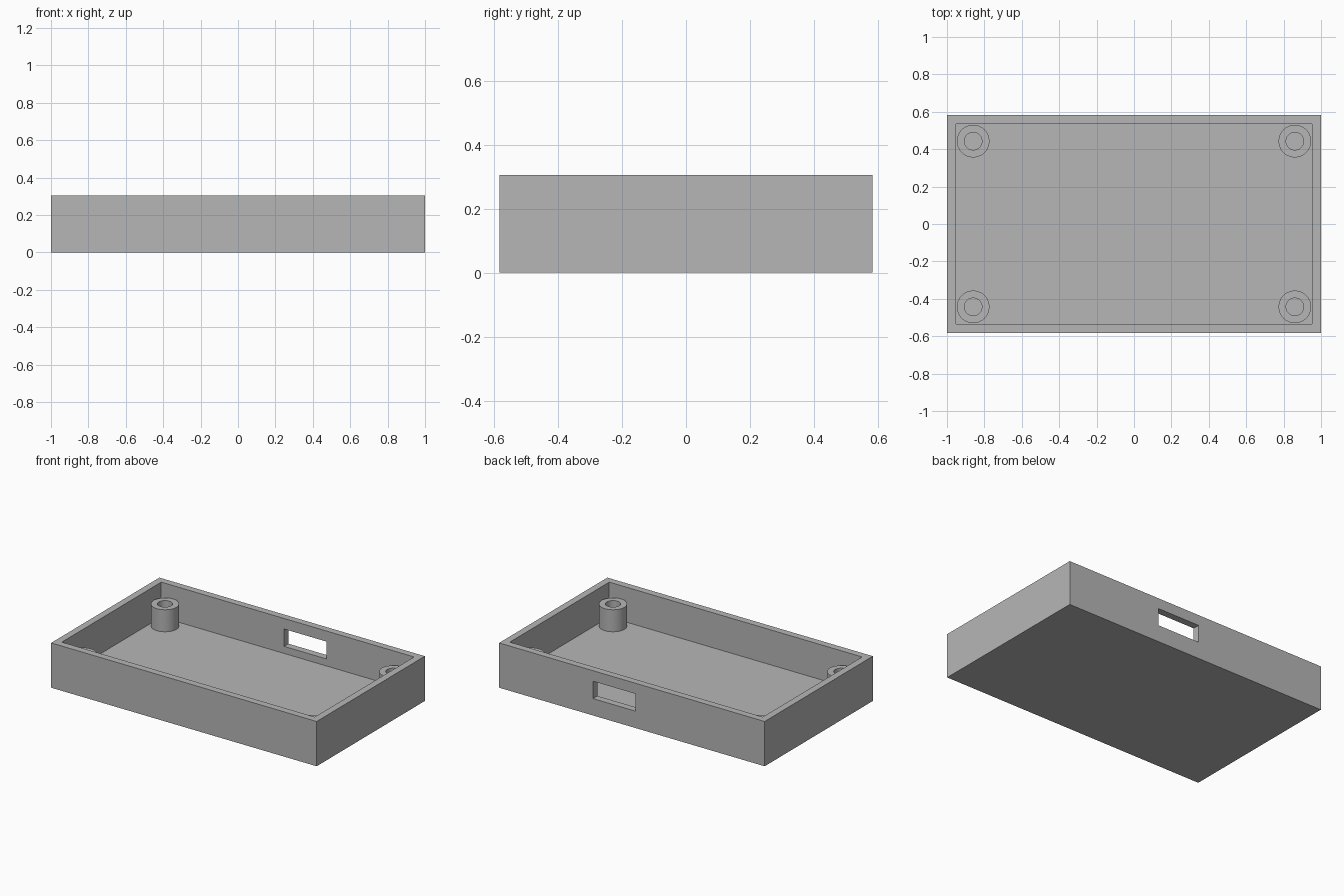
import bpy, bmesh, math
from mathutils import Matrix

cube = bpy.data.objects.get("Cube")
if cube:
    bpy.data.objects.remove(cube, do_unlink=True)

LENGTH, WIDTH, HEIGHT = 2.0, 1.164, 0.305
WALL = 0.067
POST_X, POST_Y, POST_TOP = 0.86, 0.443, 0.217
POST_R, HOLE_R = 0.087, 0.047

grey = bpy.data.materials.new("plain grey")
grey.use_nodes = True
colour = (0.47, 0.47, 0.47, 1)
grey.diffuse_color = colour
grey.node_tree.nodes["Principled BSDF"].inputs["Base Color"].default_value = colour


def add_object(name, bm):
    bmesh.ops.recalc_face_normals(bm, faces=bm.faces)
    mesh = bpy.data.meshes.new(name)
    bm.to_mesh(mesh)
    bm.free()
    mesh.materials.append(grey)
    obj = bpy.data.objects.new(name, mesh)
    bpy.context.collection.objects.link(obj)
    return obj


def box(size, centre):
    bm = bmesh.new()
    bmesh.ops.create_cube(bm, size=1, matrix=Matrix.Translation(centre) @ Matrix.Diagonal((*size, 1)))
    return bm


# Open tray: inset the top face and push it down to the floor
bm = box((LENGTH, WIDTH, HEIGHT), (0, 0, HEIGHT / 2))
top = max(bm.faces, key=lambda f: f.calc_center_median().z)
bmesh.ops.inset_region(bm, faces=[top], thickness=WALL)
floor = bmesh.ops.extrude_face_region(bm, geom=[top])["geom"]
bmesh.ops.translate(bm, verts=[v for v in floor if isinstance(v, bmesh.types.BMVert)],
                    vec=(0, 0, WALL - HEIGHT))
if top.is_valid:
    bmesh.ops.delete(bm, geom=[top], context="FACES_ONLY")
tray = add_object("tray", bm)

# Connector slot through the back wall
cutter = add_object("slot_cutter", box((0.32, 0.3, 0.118), (0.133, WIDTH / 2, 0.174)))
cutter.hide_render = True
cutter.hide_viewport = True
cutter.display_type = "WIRE"
cut = tray.modifiers.new("slot", "BOOLEAN")
cut.operation = "DIFFERENCE"
cut.solver = "EXACT"
cut.object = cutter
bpy.context.view_layer.objects.active = tray
bpy.ops.object.modifier_apply(modifier=cut.name)
bpy.data.objects.remove(cutter, do_unlink=True)


# Hollow screw posts, spun from a wall profile
def screw_post(name, x, y):
    bm = bmesh.new()
    low = WALL - 0.005
    profile = [(POST_R, low), (POST_R, POST_TOP), (HOLE_R, POST_TOP), (HOLE_R, low)]
    verts = [bm.verts.new((r, 0, z)) for r, z in profile]
    edges = [bm.edges.new((verts[i], verts[(i + 1) % 4])) for i in range(4)]
    bmesh.ops.spin(bm, geom=verts + edges, cent=(0, 0, 0), axis=(0, 0, 1),
                   angle=math.tau, steps=48)
    bmesh.ops.remove_doubles(bm, verts=bm.verts, dist=0.0001)
    post = add_object(name, bm)
    post.location = (x, y, 0)
    bpy.ops.object.select_all(action="DESELECT")
    post.select_set(True)
    bpy.context.view_layer.objects.active = post
    bpy.ops.object.shade_smooth_by_angle(angle=math.radians(30))


for side, sx in (("left", 1), ("right", -1)):
    for end, sy in (("front", -1), ("back", 1)):
        screw_post(f"{end}_{side}_screw_post", sx * POST_X, sy * POST_Y)
